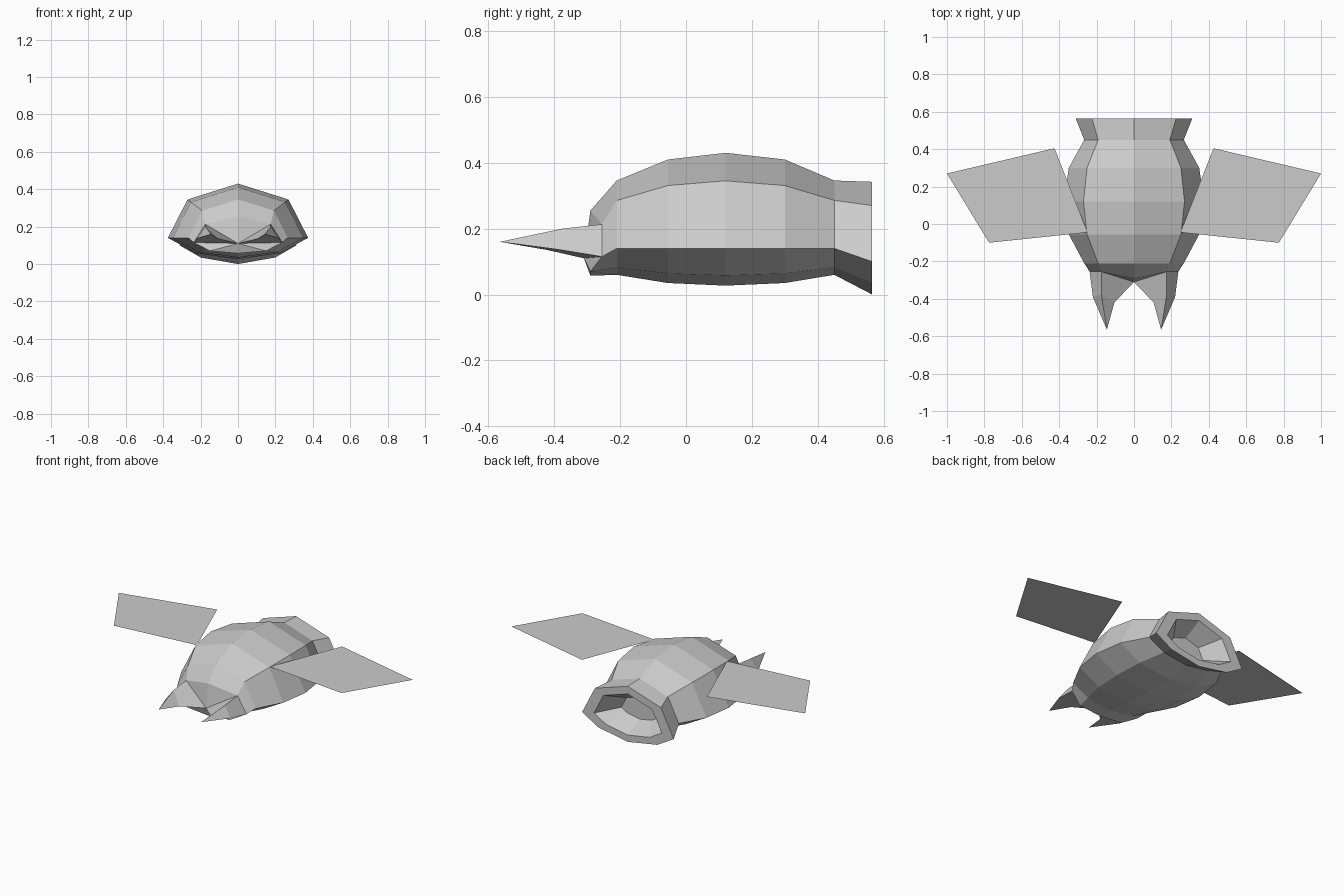
import bpy, bmesh

if "Cube" in bpy.data.objects:
    bpy.data.objects.remove(bpy.data.objects["Cube"])

# Half cross-section of the hull (x, z relative to the hull axis), top to bottom
HULL = [(0, .29), (.27, .205), (.375, 0), (.225, -.082), (0, -.113)]
AXIS = .14
# Half outline of the flared exhaust rim (x, z)
RIM = [(0, .342), (.225, .27), (.312, .10), (.20, .035), (0, 0)]
RIM_MID = .16
# Half outline of the snout (x, y, z)
SNOUT = [(0, -.29, .255), (.175, -.255, .213), (.237, -.255, .115),
         (.15, -.29, .07), (0, -.29, .057)]
CHIN = (0, -.31, .11)


def make(name, verts, faces, mirror=True):
    """Half mesh, mirrored across x = 0."""
    bm = bmesh.new()
    vs = [bm.verts.new(v) for v in verts]
    for f in faces:
        bm.faces.new([vs[i] for i in f])
    bmesh.ops.recalc_face_normals(bm, faces=bm.faces)
    geom = bm.verts[:] + bm.edges[:] + bm.faces[:]
    bmesh.ops.mirror(bm, geom=geom, axis='X', merge_dist=.0005)
    bmesh.ops.recalc_face_normals(bm, faces=bm.faces)
    me = bpy.data.meshes.new(name)
    bm.to_mesh(me)
    bm.free()
    ob = bpy.data.objects.new(name, me)
    bpy.context.collection.objects.link(ob)
    return ob


def rim_ring(y, s):
    return [(x * s, y, RIM_MID + (z - RIM_MID) * s) for x, z in RIM]


# Hull: snout, swelling body, flared rim and recessed exhaust
rings = [SNOUT]
for y, s in [(-.21, .71), (-.055, .93), (.12, 1), (.30, .93), (.45, .71)]:
    rings.append([(x * s, y, AXIS + z * s) for x, z in HULL])
rings += [rim_ring(.565, 1), rim_ring(.565, .74), rim_ring(.45, .40)]
verts = [v for r in rings for v in r]
faces = [(k * 5 + i, k * 5 + i + 1, k * 5 + i + 6, k * 5 + i + 5)
         for k in range(len(rings) - 1) for i in range(4)]
last = (len(rings) - 1) * 5
faces.append(tuple(range(last, last + 5)))
verts.append(CHIN)
faces += [(i + 1, i, len(verts) - 1) for i in range(4)]
make("hull", verts, faces)

# Front prongs: three-sided spikes growing from the snout
prong = [SNOUT[2], SNOUT[1], CHIN,
         (.22, -.39, .137), (.175, -.375, .20), (.105, -.42, .135),
         (.145, -.565, .16)]
pf = []
for i in range(3):
    j = (i + 1) % 3
    pf += [(i, j, j + 3, i + 3), (i + 3, j + 3, 6)]
make("front_prongs", prong, pf)

# Wings: flat sheets at shoulder height
make("wings", [(.425, .405, .33), (1, .27, .33), (.775, -.10, .33), (.248, -.045, .33)],
     [(3, 2, 1, 0)])
